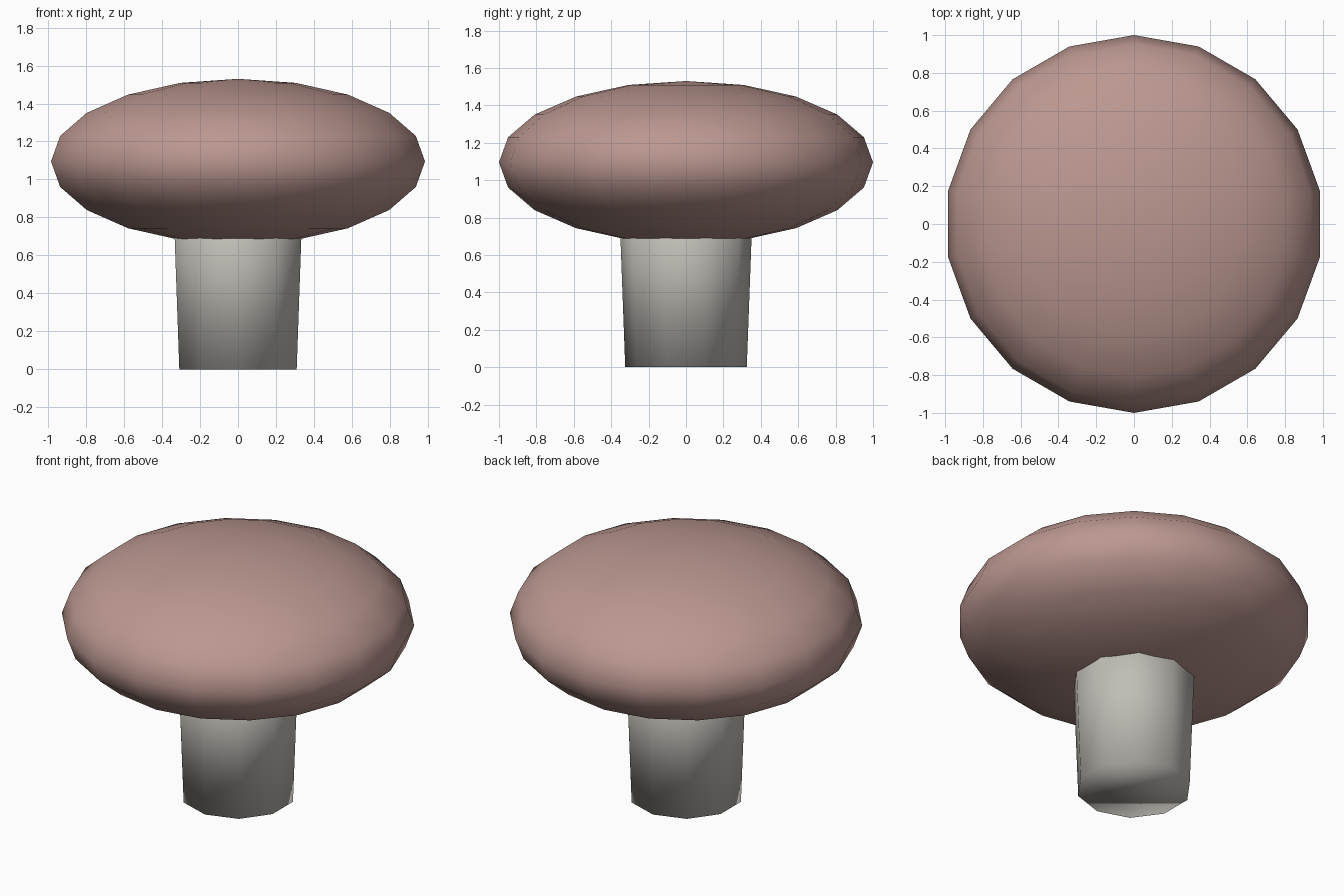
import bpy, bmesh, math
from mathutils import Matrix

if "Cube" in bpy.data.objects:
    bpy.data.objects.remove(bpy.data.objects["Cube"])


def finish(name, bm, color):
    bmesh.ops.recalc_face_normals(bm, faces=bm.faces)
    for f in bm.faces:
        f.smooth = True
    mesh = bpy.data.meshes.new(name)
    bm.to_mesh(mesh)
    bm.free()
    mat = bpy.data.materials.new(name + "_color")
    mat.diffuse_color = (*color, 1)
    mat.use_nodes = True
    mat.node_tree.nodes["Principled BSDF"].inputs["Base Color"].default_value = mat.diffuse_color
    mesh.materials.append(mat)
    bpy.context.collection.objects.link(bpy.data.objects.new(name, mesh))


def lathe(name, profile, sides, color):
    """Revolve (radius, z) points with one corner on +y; radius 0 is a pole."""
    bm = bmesh.new()
    rings = []
    for r, z in profile:
        if r < 1e-5:
            rings.append([bm.verts.new((0, 0, z))] * sides)
        else:
            rings.append([bm.verts.new((r * math.sin(math.tau * i / sides),
                                        r * math.cos(math.tau * i / sides), z))
                          for i in range(sides)])
    for a, b in zip(rings, rings[1:]):
        for i in range(sides):
            j = (i + 1) % sides
            bm.faces.new(dict.fromkeys((a[i], a[j], b[j], b[i])))
    # flat end caps where the profile does not close at a pole
    for ring in (rings[0], rings[-1]):
        if ring[0] is not ring[1]:
            bm.faces.new(ring)
    finish(name, bm, color)


# Tapered ten-sided stem, its top buried inside the cap
lathe("stem", [(0.325, 0), (0.362, 1.0)], 10, (0.53, 0.51, 0.47))

# Flattened sphere cap
cap_profile = [(math.sin(math.pi * k / 10), 1.095 - 0.435 * math.cos(math.pi * k / 10))
               for k in range(11)]
lathe("cap", cap_profile, 18, (0.50, 0.31, 0.28))
